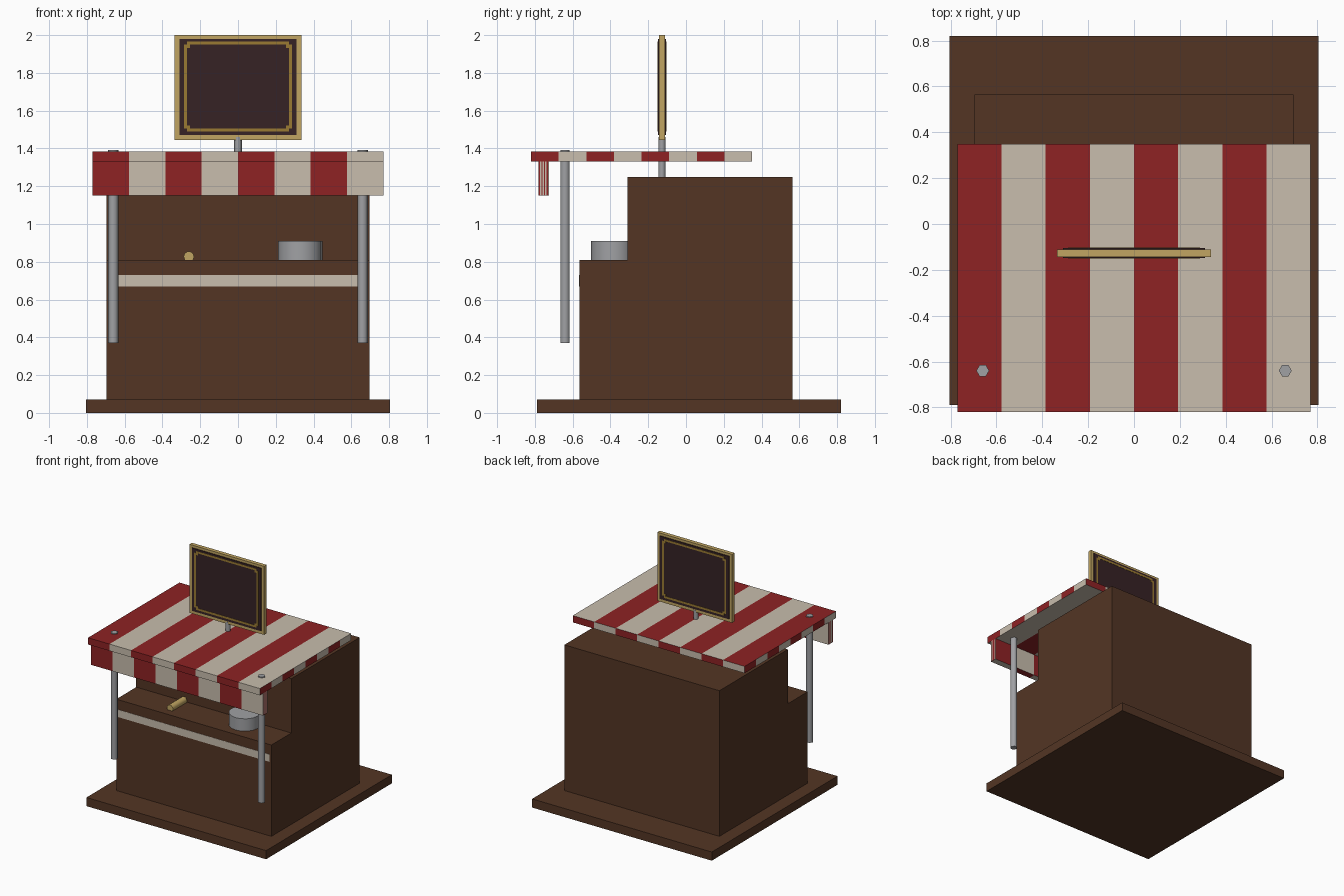
import bpy, bmesh, math
from mathutils import Vector

cube = bpy.data.objects.get("Cube")
if cube:
    bpy.data.objects.remove(cube, do_unlink=True)


def material(name, r, g, b):
    """Flat material from 0-255 screen values, stored as linear."""
    col = [((c / 255 + 0.055) / 1.055) ** 2.4 for c in (r, g, b)] + [1.0]
    m = bpy.data.materials.new(name)
    m.use_nodes = True
    m.diffuse_color = col
    m.node_tree.nodes["Principled BSDF"].inputs["Base Color"].default_value = col
    return m


WOOD = material("brown wood", 83, 53, 36)
RED = material("awning red", 142, 34, 36)
CREAM = material("awning cream", 200, 189, 173)
METAL = material("grey metal", 160, 161, 164)
GOLD = material("pale gold", 193, 165, 98)
TRIM = material("dark gold", 154, 122, 50)
BOARD = material("dark board", 54, 34, 37)


def finish(name, bm, *mats):
    bmesh.ops.recalc_face_normals(bm, faces=bm.faces)
    me = bpy.data.meshes.new(name)
    bm.to_mesh(me)
    bm.free()
    for m in mats:
        me.materials.append(m)
    ob = bpy.data.objects.new(name, me)
    bpy.context.collection.objects.link(ob)
    return ob


def add_box(bm, lo, hi):
    lo, hi = Vector(lo), Vector(hi)
    for v in bmesh.ops.create_cube(bm, size=1)["verts"]:
        v.co = (lo + hi) / 2 + v.co * (hi - lo)


def box(name, lo, hi, mat):
    bm = bmesh.new()
    add_box(bm, lo, hi)
    return finish(name, bm, mat)


def rod(name, start, end, radius, sides, mat):
    """Smooth-sided prism between two points."""
    start, axis = Vector(start), Vector(end) - Vector(start)
    side = Vector((1, 0, 0))
    other = axis.normalized().cross(side)
    bm = bmesh.new()
    ring = []
    for i in range(sides):
        a = math.tau * i / sides
        ring.append(bm.verts.new(start + radius * (side * math.cos(a) + other * math.sin(a))))
    base = bm.faces.new(ring)
    top = bmesh.ops.extrude_face_region(bm, geom=[base], use_keep_orig=True)["geom"]
    for v in top:
        if isinstance(v, bmesh.types.BMVert):
            v.co += axis
    ob = finish(name, bm, mat)
    for p in ob.data.polygons:
        p.use_smooth = abs(p.normal.dot(axis.normalized())) < 0.5
    return ob


def striped_box(name, lo, hi, count=8):
    """Box whose every face runs red, cream, red... from its own left edge."""
    bm = bmesh.new()
    add_box(bm, lo, hi)
    for axis in (0, 1):
        normal = [0, 0, 0]
        normal[axis] = 1
        for i in range(1, count):
            at = Vector(lo)
            at[axis] += (hi[axis] - lo[axis]) * i / count
            bmesh.ops.bisect_plane(bm, geom=bm.verts[:] + bm.edges[:] + bm.faces[:],
                                   plane_co=at, plane_no=normal)
    bm.normal_update()
    for f in bm.faces:
        axis = 1 if abs(f.normal.x) > 0.5 else 0
        u = (f.calc_center_median()[axis] - lo[axis]) / (hi[axis] - lo[axis])
        if f.normal.x < -0.5 or f.normal.y > 0.5:
            u = 1 - u
        f.material_index = int(u * count) % 2
    return finish(name, bm, RED, CREAM)


# Stand body
box("base_slab", (-0.805, -0.79, 0), (0.805, 0.82, 0.07), WOOD)
box("back_cabinet", (-0.695, -0.31, 0.07), (0.695, 0.565, 1.25), WOOD)
box("counter", (-0.695, -0.565, 0.07), (0.695, -0.31, 0.81), WOOD)
box("counter_stripe", (-0.68, -0.567, 0.67), (0.68, -0.56, 0.73), CREAM)

# Awning, its hanging front and posts
striped_box("awning", (-0.77, -0.82, 1.33), (0.77, 0.35, 1.385))
striped_box("awning_valance", (-0.77, -0.78, 1.15), (0.77, -0.725, 1.33))
for label, x in (("right", -0.66), ("left", 0.66)):
    rod("awning_post_" + label, (x, -0.64, 0.37), (x, -0.64, 1.392), 0.028, 6, METAL)

# Things on the counter
rod("metal_pot", (0.33, -0.385, 0.81), (0.33, -0.385, 0.91), 0.117, 16, METAL)
rod("gold_roll", (-0.26, -0.5, 0.827), (-0.26, -0.32, 0.827), 0.028, 10, GOLD)

# Sign on its pole
Y = -0.127
rod("sign_pole", (0, Y, 1.25), (0, Y, 1.46), 0.02, 6, METAL)
box("sign_frame", (-0.335, Y - 0.016, 1.445), (0.335, Y + 0.016, 2.0), GOLD)
box("sign_board", (-0.31, Y - 0.022, 1.47), (0.31, Y + 0.022, 1.98), BOARD)

# Thin inlaid border with stepped corners, on both sides of the board
W, LOW, HIGH, T, STEP = 0.287, 1.489, 1.966, 0.016, 0.017
for label, s in (("front", -1), ("back", 1)):
    y0, y1 = sorted((Y + s * 0.021, Y + s * 0.024))
    bm = bmesh.new()
    for z in (LOW, HIGH - T):
        add_box(bm, (-W + STEP, y0, z), (W - STEP, y1, z + T))
    for x in (-W, W - T):
        add_box(bm, (x, y0, LOW + STEP), (x + T, y1, HIGH - STEP))
    for x in (-W + T, W - T - STEP):
        for z in (LOW + T, HIGH - T - STEP):
            add_box(bm, (x, y0, z), (x + STEP, y1, z + STEP))
    finish("sign_border_" + label, bm, TRIM)
